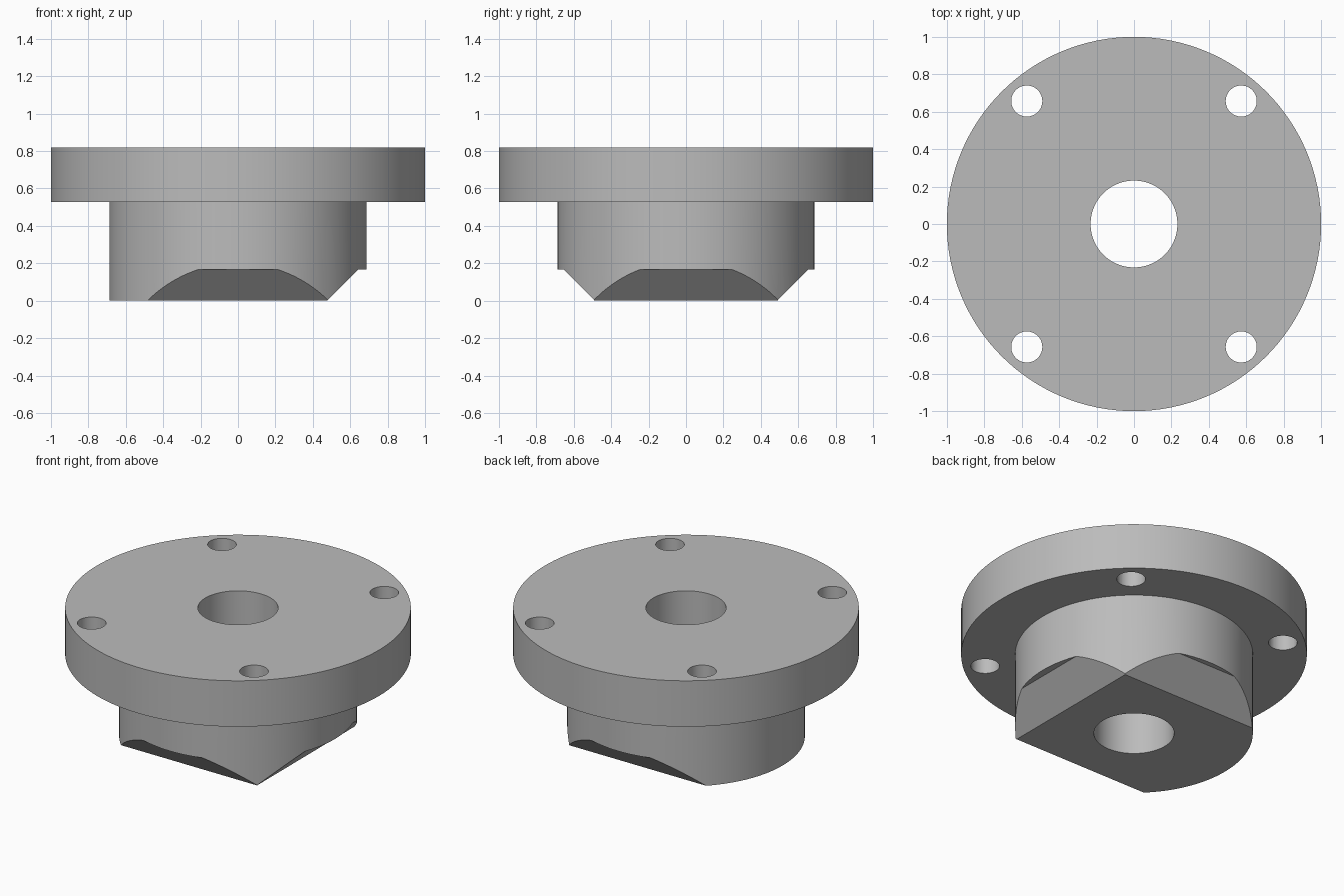
import bpy, bmesh, math
from mathutils import Matrix, Vector

if "Cube" in bpy.data.objects:
    bpy.data.objects.remove(bpy.data.objects["Cube"], do_unlink=True)

BORE, HUB, RIM = 0.232, 0.6875, 1.0
HUB_TOP, TOP, STEP = 0.527, 0.82, 0.168
SEGMENTS = 128

steel = bpy.data.materials.new("grey steel")
steel.use_nodes = True
grey = (0.5, 0.5, 0.5, 1)
steel.diffuse_color = grey
steel.node_tree.nodes["Principled BSDF"].inputs["Base Color"].default_value = grey


def make_object(name, bm):
    bmesh.ops.recalc_face_normals(bm, faces=bm.faces)
    mesh = bpy.data.meshes.new(name)
    bm.to_mesh(mesh)
    bm.free()
    mesh.materials.append(steel)
    obj = bpy.data.objects.new(name, mesh)
    bpy.context.collection.objects.link(obj)
    return obj


def lathe(name, profile):
    bm = bmesh.new()
    verts = [bm.verts.new((r, 0, z)) for r, z in profile]
    edges = [bm.edges.new((a, b)) for a, b in zip(verts, verts[1:] + verts[:1])]
    bmesh.ops.spin(bm, geom=verts + edges, cent=(0, 0, 0), axis=(0, 0, 1),
                   angle=math.tau, steps=SEGMENTS, use_duplicate=False)
    bmesh.ops.remove_doubles(bm, verts=bm.verts, dist=1e-4)
    return make_object(name, bm)


def wedge(name, inner, angle):
    # Sloped cut under the hub edge, ending in a flat ledge
    bm = bmesh.new()
    low = 0.1
    profile = [(inner - low, -low), (inner + STEP - 0.002, STEP),
               (RIM, STEP), (RIM, -low)]
    face = bm.faces.new([bm.verts.new((x, -RIM, z)) for x, z in profile])
    new = bmesh.ops.extrude_face_region(bm, geom=[face])["geom"]
    bmesh.ops.translate(bm, vec=Vector((0, 2 * RIM, 0)),
                        verts=[g for g in new if isinstance(g, bmesh.types.BMVert)])
    bmesh.ops.rotate(bm, matrix=Matrix.Rotation(angle, 3, "Z"), verts=bm.verts)
    return make_object(name, bm)


def drill(name, x, y):
    bm = bmesh.new()
    bmesh.ops.create_cone(bm, cap_ends=True, segments=48, radius1=0.083,
                          radius2=0.083, depth=0.6,
                          matrix=Matrix.Translation((x, y, TOP - 0.1)))
    return make_object(name, bm)


# Flange, hub and centre bore in one turned piece
flange = lathe("flanged_hub", [(BORE, 0), (HUB, 0), (HUB, HUB_TOP),
                               (RIM, HUB_TOP), (RIM, TOP), (BORE, TOP)])

# Chamfers on three sides and four bolt holes
cutters = [wedge("chamfer_left", 0.477, 0),
           wedge("chamfer_back", 0.489, math.pi / 2),
           wedge("chamfer_front", 0.489, -math.pi / 2)]
cutters += [drill("bolt_hole", sx * 0.573, sy * 0.657)
            for sx in (-1, 1) for sy in (-1, 1)]

bpy.ops.object.select_all(action="DESELECT")
bpy.context.view_layer.objects.active = flange
flange.select_set(True)
for cutter in cutters:
    cutter.hide_render = True
    cut = flange.modifiers.new("cut", "BOOLEAN")
    cut.operation = "DIFFERENCE"
    cut.solver = "EXACT"
    cut.object = cutter
    bpy.ops.object.modifier_apply(modifier=cut.name)
    bpy.data.objects.remove(cutter, do_unlink=True)

bpy.ops.object.shade_smooth_by_angle(angle=math.radians(30))
